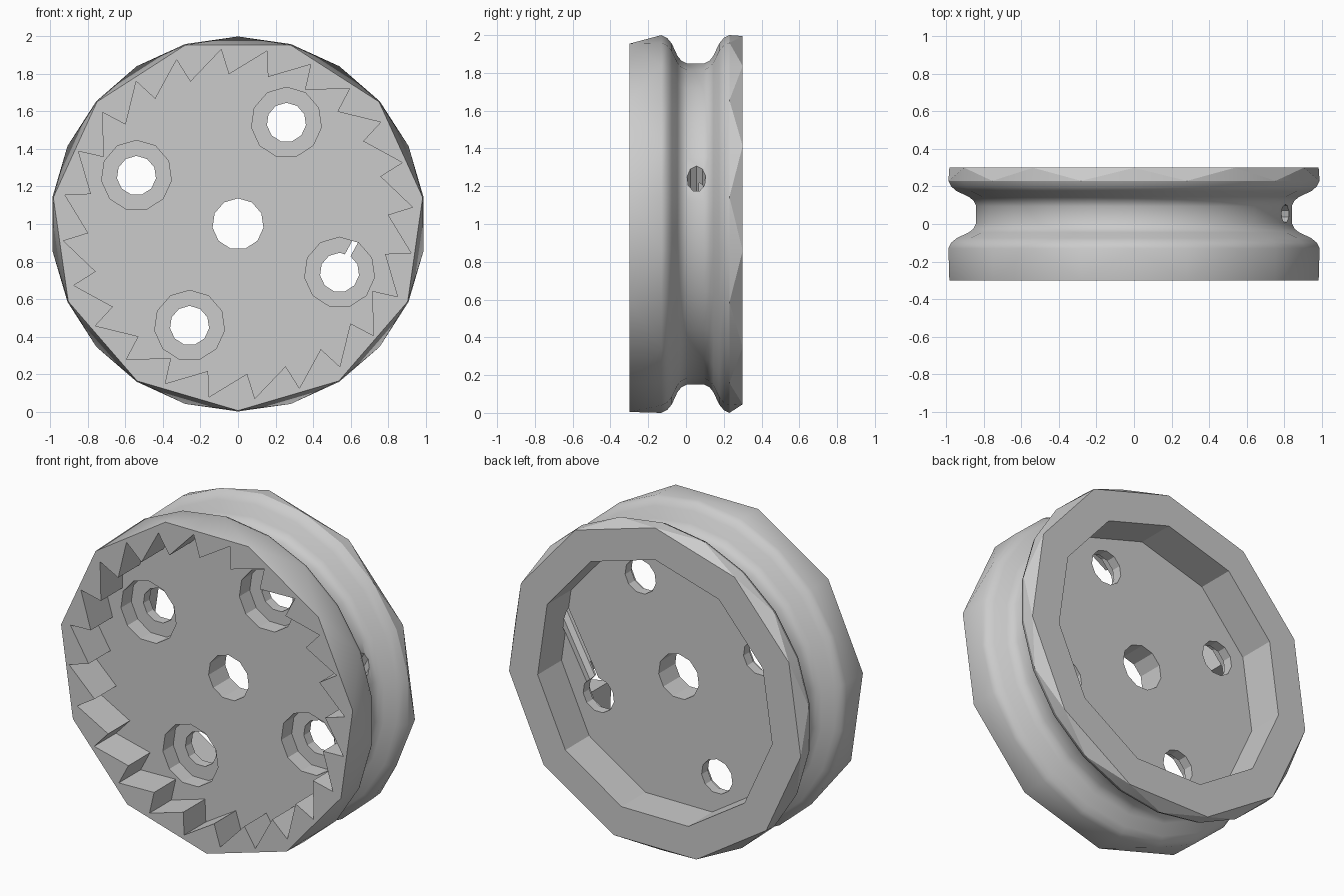
import bpy, bmesh, math
from mathutils import Vector, Matrix

cube = bpy.data.objects.get("Cube")
if cube:
    bpy.data.objects.remove(cube)

grey = bpy.data.materials.new("plain_grey")
grey.use_nodes = True
colour = (0.6, 0.6, 0.6, 1)
grey.diffuse_color = colour
grey.node_tree.nodes["Principled BSDF"].inputs["Base Color"].default_value = colour

CENTRE_Z = 1.0
SIDES = 11


def polar(radius, degrees):
    a = math.radians(degrees)
    return radius * math.cos(a), radius * math.sin(a)


def make_object(name, bm):
    bmesh.ops.recalc_face_normals(bm, faces=bm.faces[:])
    mesh = bpy.data.meshes.new(name)
    bm.to_mesh(mesh)
    bm.free()
    mesh.materials.append(grey)
    obj = bpy.data.objects.new(name, mesh)
    bpy.context.collection.objects.link(obj)
    return obj


def ring(bm, radius, y, start, count):
    pts = [polar(radius, start + i * 360 / count) for i in range(count)]
    return [bm.verts.new((x, y, z + CENTRE_Z)) for x, z in pts]


def prism(name, outline, y0, y1):
    """Straight extrusion along y of an (x, z) outline around the axle."""
    bm = bmesh.new()
    front, back = [[bm.verts.new((x, y, z + CENTRE_Z)) for x, z in outline] for y in (y0, y1)]
    bm.faces.new(front)
    bm.faces.new(back)
    for i in range(len(outline)):
        j = (i + 1) % len(outline)
        bm.faces.new((front[i], front[j], back[j], back[i]))
    return make_object(name, bm)


def disc(radius, start=90, centre=(0, 0), count=SIDES):
    pts = [polar(radius, start + i * 360 / count) for i in range(count)]
    return [(x + centre[0], z + centre[1]) for x, z in pts]


# Wheel body: grooved rim of 22 sides closed by two 11-sided faces
bm = bmesh.new()
half = [(-0.18, 1.0), (-0.15, 0.985), (-0.125, 0.955), (-0.095, 0.89), (-0.075, 0.865), (-0.045, 0.85)]
profile = half + [(-s, r) for s, r in reversed(half)]
n = 2 * SIDES
rings = [ring(bm, r, 0.05 + s, 90, n) for s, r in profile]
for a, b in zip(rings, rings[1:]):
    for k in range(n):
        m = (k + 1) % n
        bm.faces.new((a[k], a[m], b[m], b[k]))
for y, crest, first in ((-0.3, rings[0], 1), (0.3, rings[-1], 0)):
    cap = ring(bm, 0.995, y, 90 + first * 180 / SIDES, SIDES)
    bm.faces.new(cap)
    for i, v in enumerate(cap):
        k = 2 * i + first
        before, here, after = crest[k - 1], crest[k % n], crest[(k + 1) % n]
        bm.faces.new((v, cap[(i + 1) % SIDES], after))
        bm.faces.new((v, here, after))
        bm.faces.new((v, before, here))
wheel = make_object("grooved_wheel", bm)

cutters = []

# Front recess with a ring of ratchet teeth
WEB_FRONT, WEB_BACK = -0.09, 0.07
teeth = []
for i in range(24):
    a = 95.5 - i * 15
    teeth += [polar(0.935, a), polar(0.8, a - 2)]
cutters.append(prism("ratchet_recess", teeth, -0.4, WEB_FRONT))

# Back pocket and axle hole
cutters.append(prism("back_pocket", disc(0.8), WEB_BACK, 0.4))
cutters.append(prism("axle_hole", disc(0.137), -0.5, 0.5))

# Four counterbored bolt holes
for i in range(4):
    c = polar(0.6, 64.5 + i * 90)
    cutters.append(prism("counterbore", disc(0.188, centre=c), -0.45, 0.01))
    cutters.append(prism("bolt_hole", disc(0.105, centre=c), -0.5, 0.5))

# Cord hole from the groove to the lower bolt hole
start, end = Vector((0.9, 0.055, 1.41)), Vector((0.54, 0.055, 0.75))
along = end - start
bm = bmesh.new()
bmesh.ops.create_cone(bm, cap_ends=True, segments=9, radius1=0.05, radius2=0.05, depth=along.length,
                      matrix=Matrix.Translation((start + end) / 2) @ along.to_track_quat("Z", "Y").to_matrix().to_4x4())
cutters.append(make_object("cord_hole", bm))

# Cut everything out of the wheel
bpy.context.view_layer.objects.active = wheel
for cutter in cutters:
    mod = wheel.modifiers.new("cut", "BOOLEAN")
    mod.operation = "DIFFERENCE"
    mod.solver = "EXACT"
    mod.object = cutter
    bpy.ops.object.modifier_apply(modifier=mod.name)
    bpy.data.objects.remove(cutter)

bpy.ops.object.select_all(action="DESELECT")
wheel.select_set(True)
bpy.ops.object.shade_smooth_by_angle(angle=math.radians(29))
